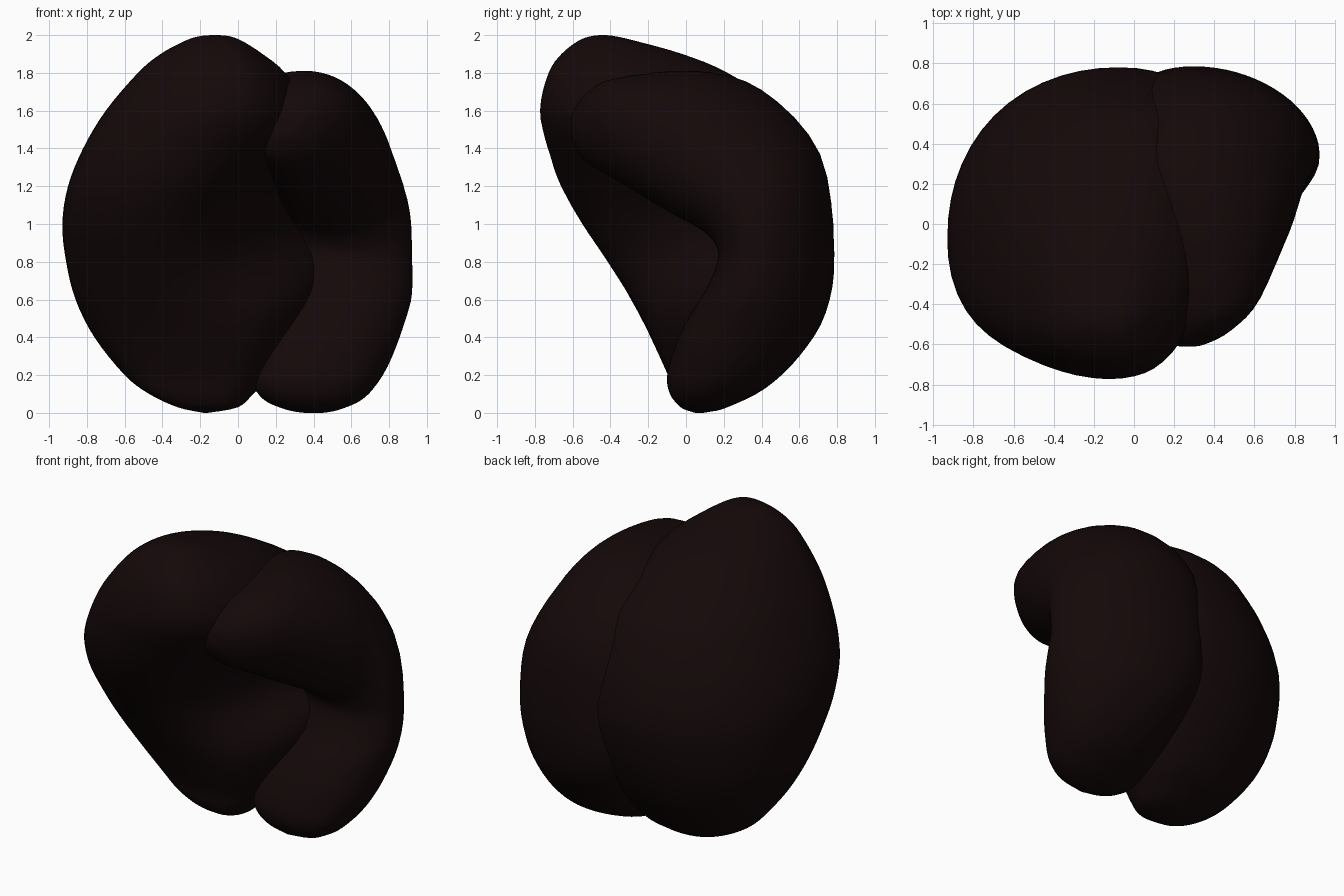
import bpy, bmesh, math
from mathutils import Vector

if "Cube" in bpy.data.objects:
    bpy.data.objects.remove(bpy.data.objects["Cube"])

SEG, SUB = 56, 4
dark = bpy.data.materials.new("dark_brown")
dark.diffuse_color = (0.007, 0.0025, 0.0027, 1)
dark.use_nodes = True
dark.node_tree.nodes["Principled BSDF"].inputs["Base Color"].default_value = dark.diffuse_color


def smooth_rows(rows):
    # Catmull-Rom interpolation between the section rows
    out, n = [], len(rows)
    for i in range(n - 1):
        a, b, c, d = (rows[min(max(i + k, 0), n - 1)] for k in (-1, 0, 1, 2))
        for s in range(SUB):
            t = s / SUB
            out.append([0.5 * (2*q + (r - p)*t + (2*p - 5*q + 4*r - w)*t*t
                               + (3*q - p - 3*r + w)*t**3)
                        for p, q, r, w in zip(a, b, c, d)])
    return out + [list(rows[-1])]


def loft(name, rows, power, warp):
    # each row: inner y, inner z, outer y, outer z, min x, max x
    bm = bmesh.new()
    rings = []
    for iy, iz, oy, oz, x0, x1 in smooth_rows(rows):
        ring = []
        for k in range(SEG):
            a = math.tau * k / SEG
            c, s = math.cos(a), math.sin(a)
            c = math.copysign(abs(c) ** (2 / power), c)
            s = math.copysign(abs(s) ** (2 / power), s)
            f = (s + 1) / 2
            p = Vector(((x0 + x1)/2 + c*(x1 - x0)/2, iy + (oy - iy)*f, iz + (oz - iz)*f))
            ring.append(bm.verts.new(warp(p, c, s, (x1 - x0)/2)))
        rings.append(ring)
    for r0, r1 in zip(rings, rings[1:]):
        for k in range(SEG):
            j = (k + 1) % SEG
            bm.faces.new((r0[k], r0[j], r1[j], r1[k]))
    bm.faces.new(rings[0])
    bm.faces.new(rings[-1])
    bmesh.ops.remove_doubles(bm, verts=bm.verts, dist=0.0005)
    bmesh.ops.recalc_face_normals(bm, faces=bm.faces)
    for f in bm.faces:
        f.smooth = True
    me = bpy.data.meshes.new(name)
    bm.to_mesh(me)
    bm.free()
    me.materials.append(dark)
    ob = bpy.data.objects.new(name, me)
    bpy.context.collection.objects.link(ob)
    return ob


def hollow(p, c, s, r):
    # left side swept forward, front and back ridges moved to the right
    p.y -= 0.2 * r * max(0, -c) * (1 - s*s)
    p.x += 0.17 * r * s*s * (1 - c*c)
    # slanting valley pressed into the front
    if s < 0.15:
        dx, dz = p.x - 0.42, p.z - 1.07
        along, across = dx*0.93 + dz*0.37, -dx*0.37 + dz*0.93
        depth = 0.69 * math.exp(-(across/0.37)**2) * math.exp(-(along/0.54)**2)
        p.y += depth * min(1, (0.15 - s) / 0.5)
    return p


def lean(p, c, s, r):
    # back of the small lobe leans toward the centre, its inside opens outward;
    # the fringe tip twists the other way
    t = min(1, max(-0.5, (p.y + 0.25) / 0.55))
    if p.z < 0.9:
        t = max(0, t) * min(1, max(0, (p.z - 0.1) / 0.5))
    p.x -= 0.36 * r * s * t
    return p


# large lobe: level sections (z, min x, max x, front y, back y)
large = [(0, -.18, -.16, .05, .07), (.03, -.32, 0, -.03, .2), (.1, -.47, .08, -.07, .32),
         (.2, -.6, .17, -.1, .45), (.4, -.76, .3, -.21, .6), (.6, -.86, .42, -.35, .7),
         (.8, -.91, .5, -.5, .76), (1, -.93, .53, -.64, .78), (1.2, -.9, .52, -.74, .74),
         (1.4, -.82, .47, -.78, .66), (1.6, -.7, .39, -.79, .53), (1.8, -.53, .25, -.73, .22),
         (1.9, -.41, .13, -.66, -.02), (1.97, -.28, .02, -.57, -.27),
         (1.995, -.2, -.05, -.5, -.38), (2, -.13, -.11, -.45, -.43)]
loft("large_hair_lobe", [(f, z, b, z, x0, x1) for z, x0, x1, f, b in large], 2.15, hollow)

# small lobe: C-shaped sweep from the fringe tip round the back to the lower tip
small = [(-.61, 1.5, -.61, 1.52, .26, .28), (-.6, 1.44, -.6, 1.59, .19, .35),
         (-.53, 1.33, -.53, 1.69, .11, .48), (-.35, 1.22, -.38, 1.77, .08, .63),
         (-.1, 1.07, .05, 1.81, .04, .77), (.08, .97, .4, 1.71, .02, .83),
         (.15, .9, .71, 1.37, .02, .88), (.17, .82, .785, .85, .02, .89),
         (.12, .68, .74, .53, .03, .89), (.04, .55, .6, .3, .04, .86),
         (-.04, .4, .42, .13, .06, .8), (-.09, .25, .22, .03, .09, .71),
         (-.1, .16, .12, .005, .16, .63), (-.08, .09, .05, .0, .26, .54),
         (-.04, .04, -.03, .03, .38, .4)]
loft("small_hair_lobe", small, 2.1, lean)
